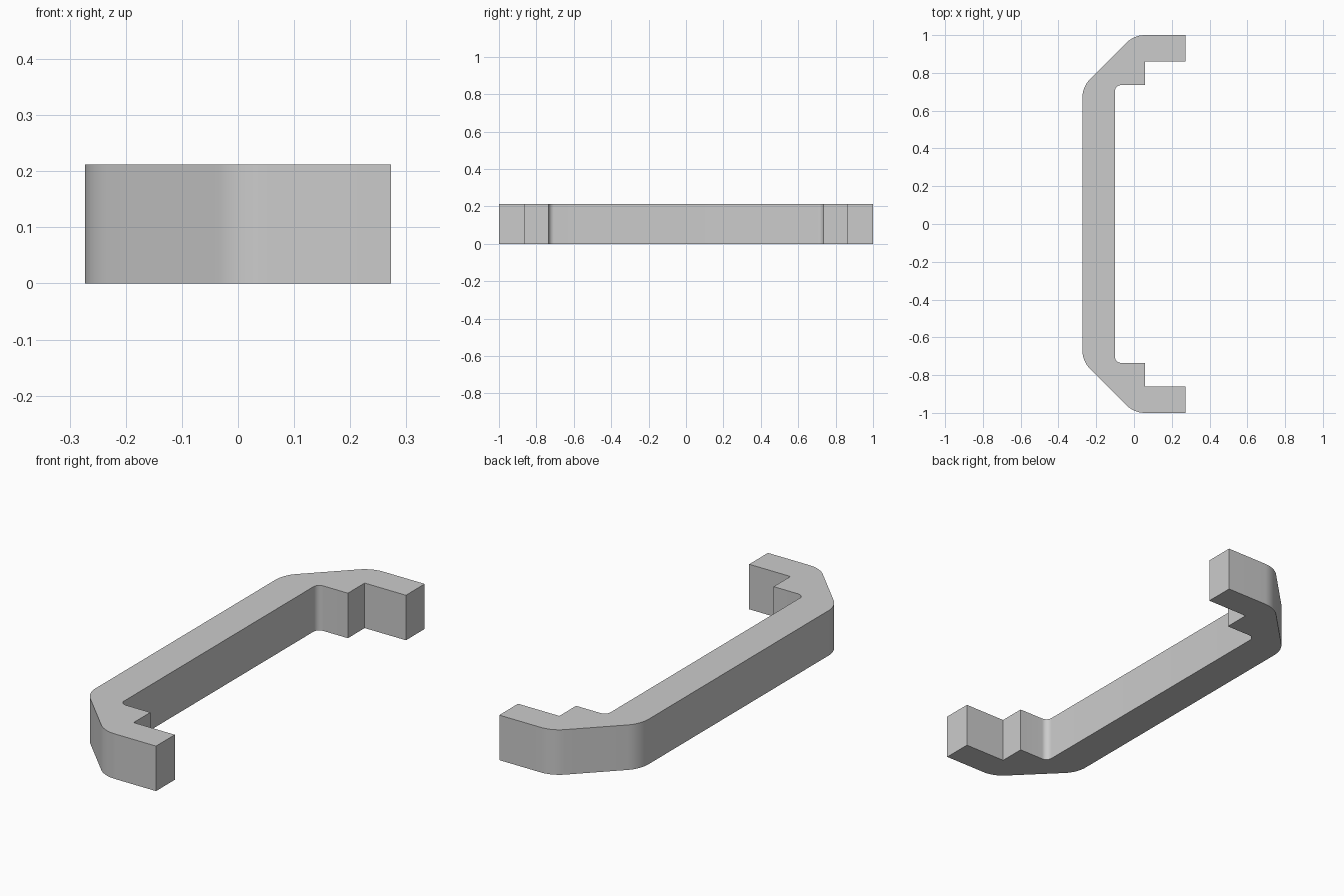
import bpy, bmesh, math
from mathutils import Vector

cube = bpy.data.objects.get("Cube")
if cube:
    bpy.data.objects.remove(cube, do_unlink=True)

HEIGHT = 0.212


def fillet(prev, corner, nxt, radius, steps=10):
    """Points of an arc that rounds one corner of the profile."""
    p, c, n = Vector(prev), Vector(corner), Vector(nxt)
    if radius == 0:
        return [c]
    a, b = (p - c).normalized(), (n - c).normalized()
    half = a.angle(b) / 2
    centre = c + (a + b).normalized() * radius / math.sin(half)
    start = c + a * radius / math.tan(half) - centre
    end = c + b * radius / math.tan(half) - centre
    sweep = math.pi - 2 * half
    return [centre + (start * math.sin(sweep * (1 - i / steps))
                      + end * math.sin(sweep * i / steps)) / math.sin(sweep)
            for i in range(steps + 1)]


# Half of the handle profile: x, y, corner radius
half_profile = [
    (-0.273, 0.727, 0.14),
    (0.0, 1.0, 0.14),
    (0.273, 1.0, 0),
    (0.273, 0.86, 0),
    (0.058, 0.86, 0),
    (0.058, 0.735, 0),
    (-0.1, 0.735, 0.03),
]
# Mirror it to the front end to close the outline
corners = half_profile + [(x, -y, r) for x, y, r in reversed(half_profile)]
outline = []
for i, (x, y, r) in enumerate(corners):
    outline += fillet(corners[i - 1][:2], (x, y),
                      corners[(i + 1) % len(corners)][:2], r)

# Extrude the outline upwards
bm = bmesh.new()
base = bm.faces.new([bm.verts.new((p.x, p.y, 0)) for p in outline])
top = bmesh.ops.extrude_face_region(bm, geom=[base], use_keep_orig=True)
bmesh.ops.translate(bm, vec=(0, 0, HEIGHT),
                    verts=[g for g in top["geom"] if isinstance(g, bmesh.types.BMVert)])
bmesh.ops.recalc_face_normals(bm, faces=bm.faces)
mesh = bpy.data.meshes.new("pull_handle")
bm.to_mesh(mesh)
bm.free()
handle = bpy.data.objects.new("pull_handle", mesh)
bpy.context.collection.objects.link(handle)

# Plain grey
grey = bpy.data.materials.new("light_grey")
grey.use_nodes = True
colour = (0.6, 0.6, 0.6, 1)
grey.diffuse_color = colour
for node in grey.node_tree.nodes:
    if node.type == 'BSDF_PRINCIPLED':
        node.inputs["Base Color"].default_value = colour
mesh.materials.append(grey)

# Smooth rounded corners, sharp edges elsewhere
bpy.ops.object.select_all(action='DESELECT')
handle.select_set(True)
bpy.context.view_layer.objects.active = handle
bpy.ops.object.shade_smooth_by_angle(angle=math.radians(30))
